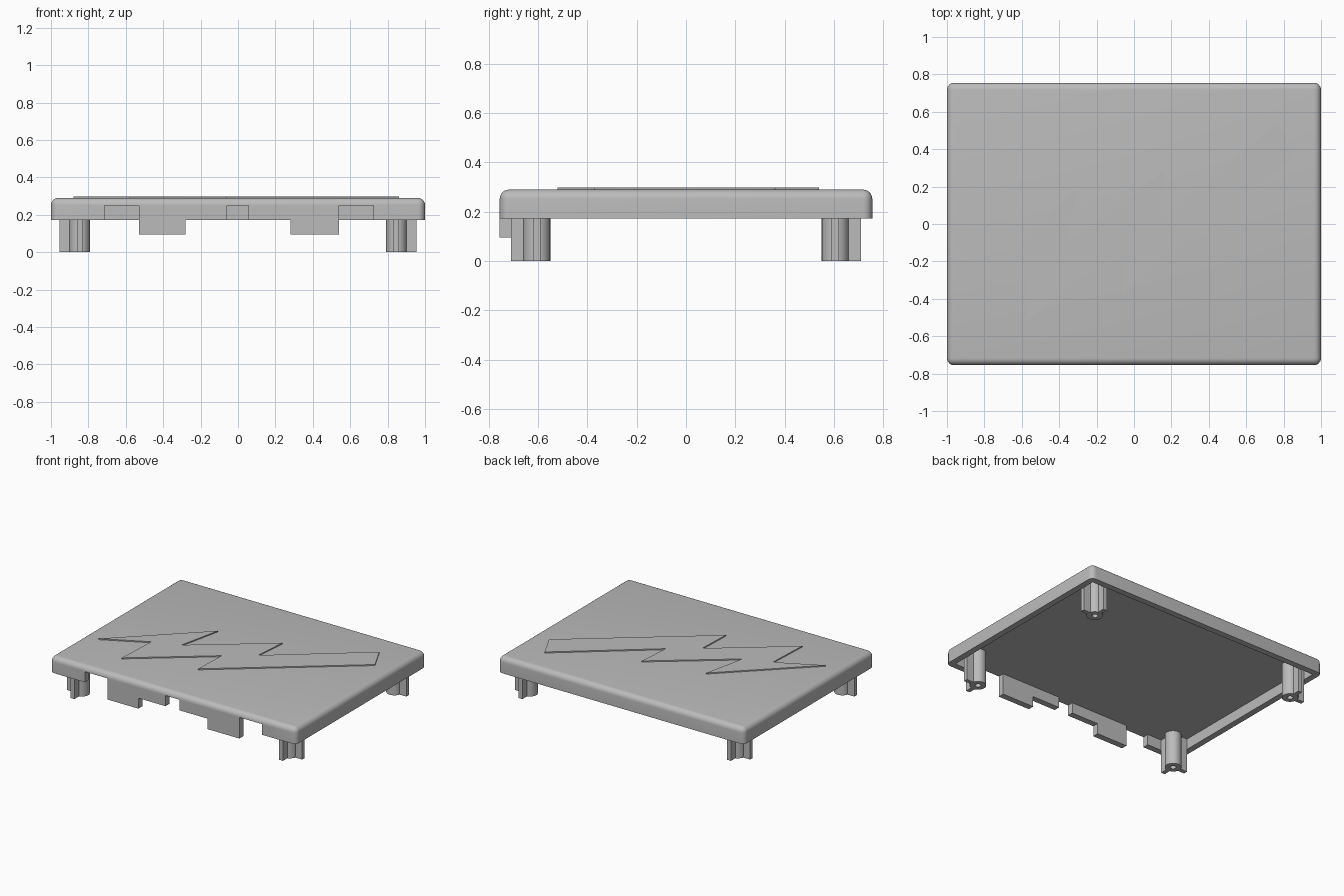
import bpy, bmesh, math

if "Cube" in bpy.data.objects:
    bpy.data.objects.remove(bpy.data.objects["Cube"])

grey = bpy.data.materials.new("plain grey")
grey.use_nodes = True
grey.diffuse_color = (0.5, 0.5, 0.5, 1)
grey.node_tree.nodes["Principled BSDF"].inputs["Base Color"].default_value = (0.5, 0.5, 0.5, 1)

HALF_X, HALF_Y, WALL = 1.0, 0.755, 0.045
RIM, CEILING, TOP = 0.172, 0.25, 0.29
IN_X, IN_Y = HALF_X - WALL, HALF_Y - WALL


def finish(name, bm):
    bmesh.ops.recalc_face_normals(bm, faces=bm.faces)
    mesh = bpy.data.meshes.new(name)
    bm.to_mesh(mesh)
    bm.free()
    mesh.materials.append(grey)
    obj = bpy.data.objects.new(name, mesh)
    bpy.context.collection.objects.link(obj)
    return obj


def add_box(bm, x, y, z):
    verts = bmesh.ops.create_cube(bm, size=1)["verts"]
    for v in verts:
        for i, (lo, hi) in enumerate((x, y, z)):
            v.co[i] = hi if v.co[i] > 0 else lo


def box(name, x, y, z):
    bm = bmesh.new()
    add_box(bm, x, y, z)
    return finish(name, bm)


def activate(obj):
    bpy.ops.object.select_all(action="DESELECT")
    obj.select_set(True)
    bpy.context.view_layer.objects.active = obj


def smooth(obj):
    activate(obj)
    bpy.ops.object.shade_smooth_by_angle(angle=math.radians(35))


def cut(obj, cutter):
    mod = obj.modifiers.new("cut", "BOOLEAN")
    mod.operation, mod.solver, mod.object = "DIFFERENCE", "EXACT", cutter
    activate(obj)
    bpy.ops.object.modifier_apply(modifier=mod.name)
    bpy.data.objects.remove(cutter)


# Lid: block with rounded top and corners
bm = bmesh.new()
add_box(bm, (-HALF_X, HALF_X), (-HALF_Y, HALF_Y), (RIM, TOP))
edges = [e for e in bm.edges if max(v.co.z for v in e.verts) > RIM + 0.01]
bmesh.ops.bevel(bm, geom=edges, offset=0.038, segments=6, profile=0.5, affect="EDGES")
lid = finish("lid", bm)

# Hollow underside and connector openings in the front wall
cut(lid, box("cavity", (-IN_X, IN_X), (-IN_Y, IN_Y), (0, CEILING)))
for x in ((-0.715, -0.53), (-0.06, 0.055), (0.54, 0.725)):
    cut(lid, box("opening", x, (-HALF_Y - 0.1, -IN_Y + 0.01), (0, CEILING)))
smooth(lid)

# Tabs hanging from the front wall
for name, x in (("right_tab", (-0.53, -0.28)), ("left_tab", (0.28, 0.54))):
    box(name, x, (-HALF_Y, -IN_Y), (0.095, RIM))

# Raised zigzag bolt on the lid
outline = [(-0.88, -0.36), (-0.30, 0.195), (-0.37, -0.125), (0.16, 0.285),
           (0.14, 0.035), (0.77, 0.54), (0.86, 0.36), (-0.065, -0.37),
           (-0.055, -0.11), (-0.58, -0.52), (-0.565, -0.20)]
bm = bmesh.new()
face = bm.faces.new([bm.verts.new((x, y, TOP - 0.005)) for x, y in outline])
raised = bmesh.ops.extrude_face_region(bm, geom=[face])["geom"]
bmesh.ops.translate(bm, vec=(0, 0, 0.013),
                    verts=[g for g in raised if isinstance(g, bmesh.types.BMVert)])
finish("raised_bolt", bm)


# Corner posts: screw boss with a blind hole, plus two ribs towards the walls
def post(name, sx, sy):
    cx, cy, r, rib = 0.847, 0.605, 0.055, 0.015
    profile = [(0, 0.2), (0.02, 0.2), (0.02, 0), (r, 0), (r, CEILING + 0.005)]
    bm = bmesh.new()
    verts = [bm.verts.new((x, 0, z)) for x, z in profile]
    line = [bm.edges.new(pair) for pair in zip(verts, verts[1:])]
    bmesh.ops.spin(bm, geom=verts + line, cent=(0, 0, 0), axis=(0, 0, 1),
                   angle=math.tau, steps=32)
    bmesh.ops.remove_doubles(bm, verts=bm.verts, dist=0.0001)
    bmesh.ops.translate(bm, verts=bm.verts, vec=(cx, cy, 0))
    height = (0, CEILING + 0.005)
    add_box(bm, (cx + r * 0.8, IN_X), (cy - rib, cy + rib), height)
    add_box(bm, (cx - rib, cx + rib), (cy + r * 0.8, IN_Y), height)
    bmesh.ops.scale(bm, verts=bm.verts, vec=(sx, sy, 1))
    smooth(finish(name, bm))


for side, sx in (("left", 1), ("right", -1)):
    for end, sy in (("front", -1), ("back", 1)):
        post(f"{end}_{side}_post", sx, sy)
